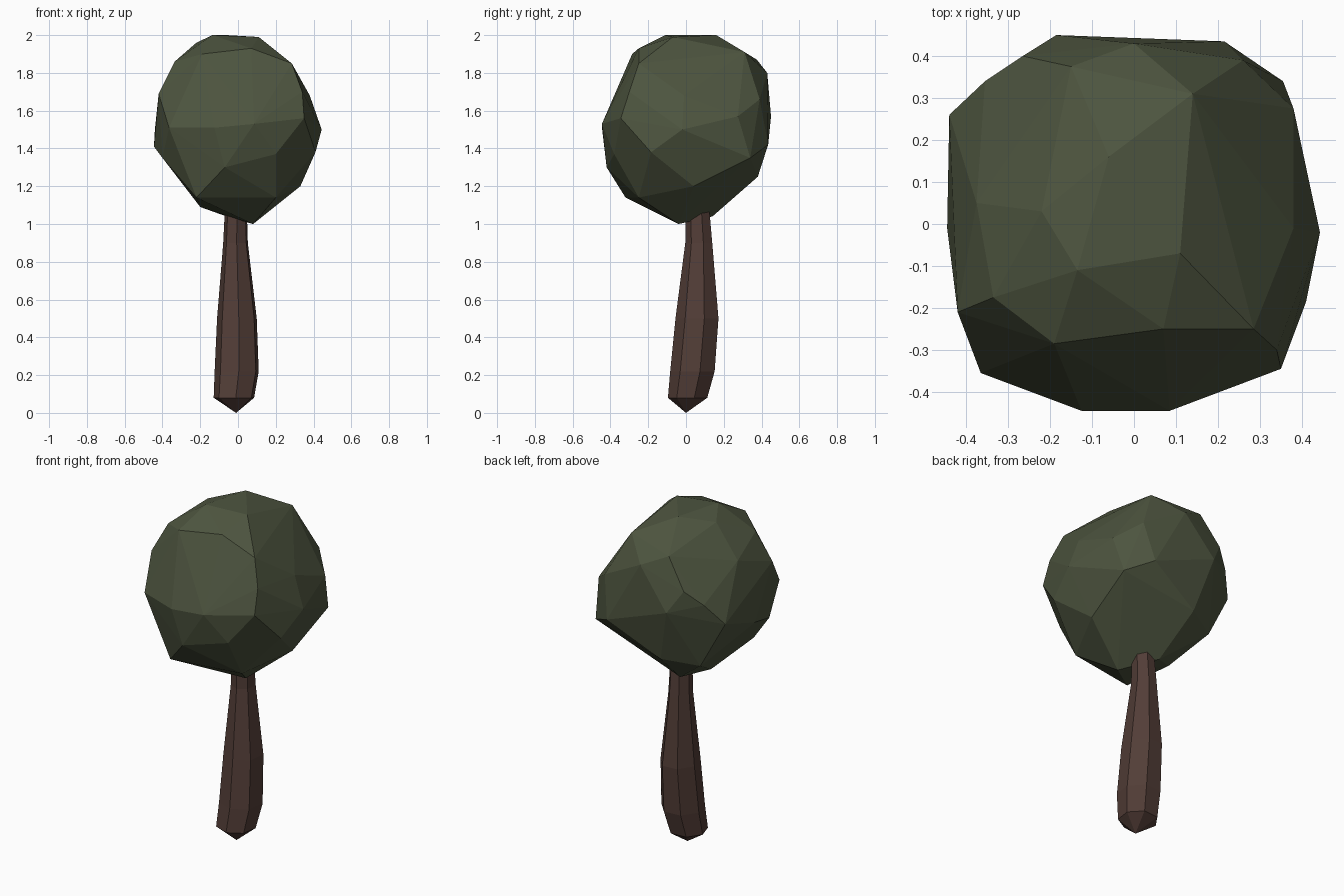
import bpy, bmesh
from math import cos, sin, pi


def finish(name, bm, color):
    bmesh.ops.recalc_face_normals(bm, faces=bm.faces)
    mesh = bpy.data.meshes.new(name)
    bm.to_mesh(mesh)
    bm.free()
    obj = bpy.data.objects.new(name, mesh)
    bpy.context.collection.objects.link(obj)
    mat = bpy.data.materials.new(name + "_colour")
    mat.diffuse_color = (*color, 1)
    mesh.materials.append(mat)
    return obj


# Foliage: faceted ball, a convex hull around its corner points
corners = [
    (-.135, -.11, 2), (.11, -.07, 1.99), (-.06, .16, 2), (-.22, .03, 1.96),
    (.14, .31, 1.91), (-.15, .375, 1.87), (0, .43, 1.8),
    (-.19, -.285, 1.9), (.07, -.25, 1.93), (.285, -.25, 1.85),
    (-.335, -.175, 1.86), (-.375, .05, 1.78), (.34, -.3, 1.7),
    (.38, -.01, 1.68), (.26, .39, 1.66), (-.265, .4, 1.7),
    (-.42, -.21, 1.69), (-.355, .34, 1.62), (-.44, .26, 1.5),
    (-.365, -.355, 1.51), (-.125, -.445, 1.51), (.085, -.445, 1.53),
    (.35, -.345, 1.56), (.443, -.02, 1.5), (.38, .275, 1.57),
    (-.185, .45, 1.57), (.215, .435, 1.42), (-.445, -.01, 1.41),
    (.41, -.185, 1.38), (.355, .34, 1.35), (.2, -.38, 1.37),
    (-.07, -.42, 1.3), (-.4, -.21, 1.35), (.33, .04, 1.2),
    (-.1, .38, 1.25), (-.29, .28, 1.22), (.2, -.25, 1.14),
    (-.22, -.32, 1.14), (-.2, .05, 1.09), (.08, -.04, 1.0),
    (-.06, .14, 1.04),
]
bm = bmesh.new()
for p in corners:
    bm.verts.new(p)
hull = bmesh.ops.convex_hull(bm, input=bm.verts[:])
loose = [v for v in bm.verts if not v.link_faces]
bmesh.ops.delete(bm, geom=loose, context='VERTS')
finish("foliage", bm, (.075, .09, .05))

# Trunk: bent, tapering seven-sided loft: (z, centre x, centre y, radius x, radius y)
rings = [
    (.08, -.02, .012, .11, .108),
    (.22, -.005, .038, .12, .122),
    (.50, -.004, .062, .108, .118),
    (.90, -.012, .07, .067, .074),
    (1.12, -.01, .06, .058, .064),
]
SIDES = 7
bm = bmesh.new()
loops = [[bm.verts.new((cx + rx * cos(2 * pi * i / SIDES + .3),
                        cy + ry * sin(2 * pi * i / SIDES + .3), z))
          for i in range(SIDES)] for z, cx, cy, rx, ry in rings]
for a, b in zip(loops, loops[1:]):
    for i in range(SIDES):
        j = (i + 1) % SIDES
        bm.faces.new((a[i], a[j], b[j], b[i]))
bm.faces.new(loops[-1])
# Pointed foot
tip = bm.verts.new((-.01, 0, 0))
for i in range(SIDES):
    bm.faces.new((loops[0][i], tip, loops[0][(i + 1) % SIDES]))
finish("trunk", bm, (.085, .047, .038))
